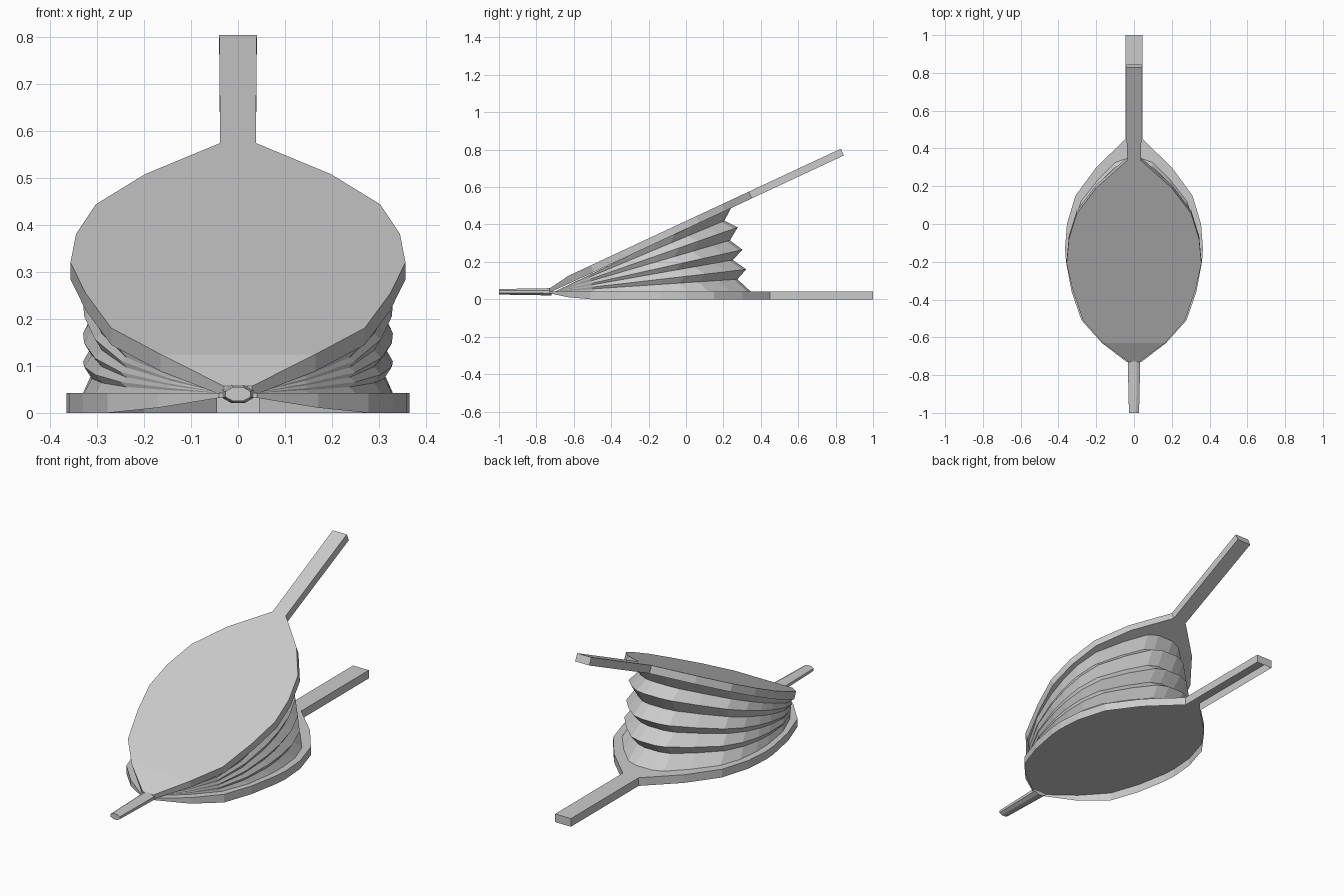
import bpy, bmesh
from math import cos, sin, pi

cube = bpy.data.objects.get("Cube")
if cube:
    bpy.data.objects.remove(cube, do_unlink=True)

grey = bpy.data.materials.new("plain grey")
grey.use_nodes = True
colour = (0.6, 0.6, 0.6, 1)
grey.diffuse_color = colour
grey.node_tree.nodes["Principled BSDF"].inputs["Base Color"].default_value = colour


def loft(name, rings, closed=True, capped=True):
    """Skin a list of sections that share one point count."""
    bm = bmesh.new()
    loops = [[bm.verts.new(p) for p in ring] for ring in rings]
    n = len(loops[0])
    for a, b in zip(loops, loops[1:]):
        for i in range(n if closed else n - 1):
            j = (i + 1) % n
            bm.faces.new((a[i], a[j], b[j], b[i]))
    if capped:
        bm.faces.new(loops[0])
        bm.faces.new(loops[-1])
    bmesh.ops.recalc_face_normals(bm, faces=bm.faces)
    mesh = bpy.data.meshes.new(name)
    bm.to_mesh(mesh)
    bm.free()
    mesh.materials.append(grey)
    obj = bpy.data.objects.new(name, mesh)
    bpy.context.collection.objects.link(obj)
    return obj


def board_section(x, y, top, bottom, lean=0):
    return [(-x, y + lean, bottom), (-x, y, top), (x, y, top), (x, y + lean, bottom)]


# Lower board with its handle, hollow underneath: half width, y, rim height
lower = [(.04, -.73, .032), (.17, -.63, .011), (.278, -.51, 0), (.33, -.36, 0),
         (.36, -.2, 0), (.365, -.13, 0), (.355, 0, 0), (.31, .15, 0),
         (.2, .3, 0), (.045, .45, 0), (.045, 1, 0)]
loft("lower_board", [board_section(x, y, .042, z) for x, y, z in lower], closed=False)

# Raised board with its handle, in one sloping plane: half width, y
upper = [(.165, -.63), (.27, -.51), (.325, -.35), (.357, -.21), (.345, -.08),
         (.303, .055), (.198, .193), (.038, .335), (.04, .828)]
sections = [board_section(.03, -.73, .057, .036)]
for x, y in upper:
    z = .575 + .4665 * (y - .335)
    sections.append(board_section(x, y, z, z - .036, .016))
loft("upper_board", sections)

# Pleated bag: one outline swung about the hinge, ridges and valleys in turn
outline = [(.03, -.70), (.15, -.6), (.25, -.49), (.305, -.35), (.328, -.2),
           (.33, -.1), (.318, .01), (.28, .12), (.19, .235), (.1, .325), (.045, .345)]
hinge_y, hinge_z = -.70, .042
back_edge = [(.345, .0425), (.275, .107), (.322, .16), (.25, .21), (.302, .265),
             (.235, .315), (.277, .385), (.205, .42), (.247, .499)]
pleats = []
for k, (end_y, end_z) in enumerate(back_edge):
    narrow = .95 if k % 2 else 1
    half = []
    for x, y in outline:
        t = (y - hinge_y) / (.345 - hinge_y)
        half.append((x * narrow, hinge_y + t * (end_y - hinge_y),
                     hinge_z + t * (end_z - hinge_z)))
    pleats.append(half + [(-x, y, z) for x, y, z in reversed(half)])
loft("pleated_bag", pleats, capped=False)


# Tapered nozzle
def oval(y, rx, rz):
    return [(rx * cos(pi * (i + .5) / 4), y, .04 + rz * sin(pi * (i + .5) / 4))
            for i in range(8)]


loft("nozzle", [oval(-.72, .036, .021), oval(-1, .029, .016)])
